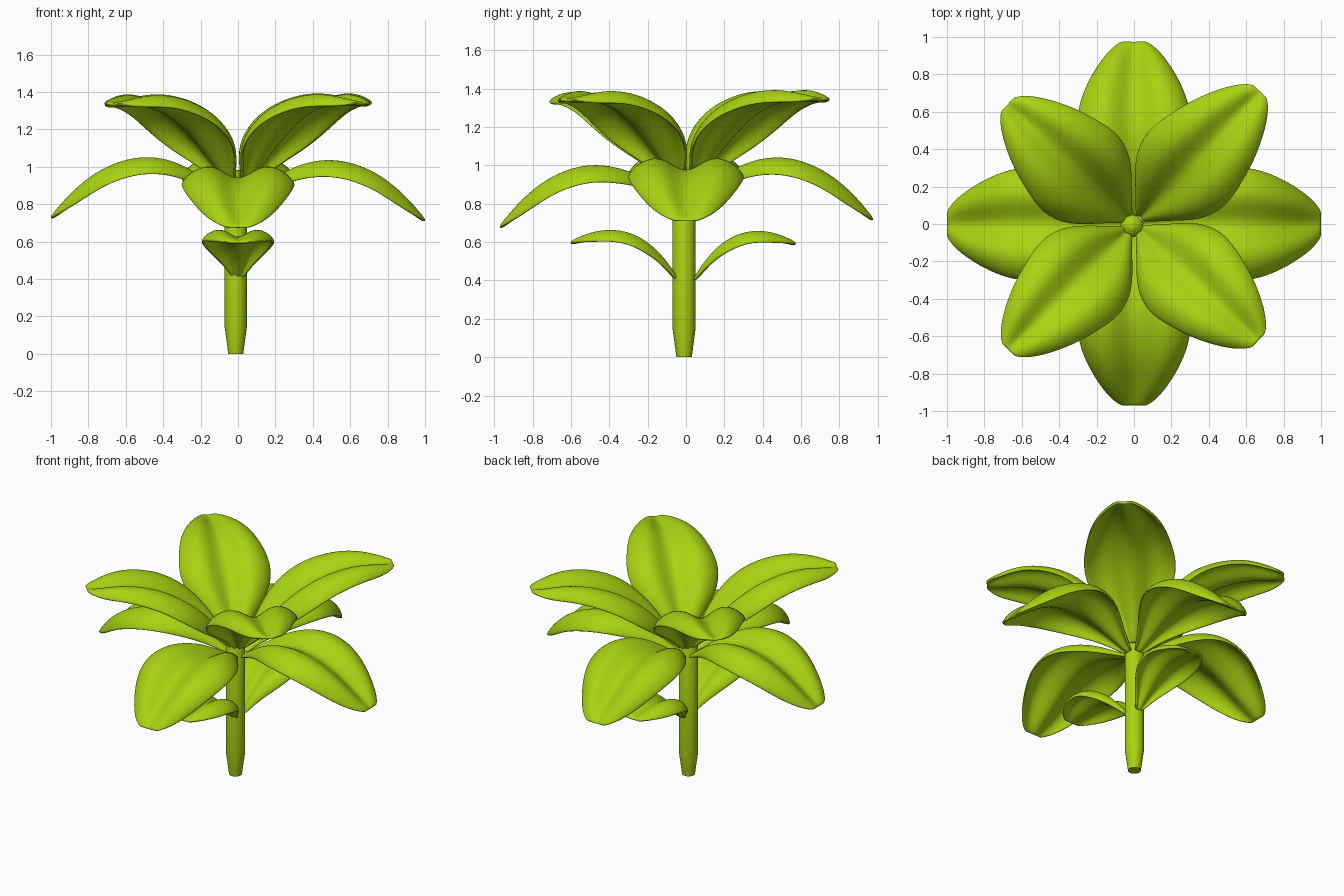
import bpy
import bmesh
from math import sin, cos, pi, radians
from mathutils import Vector

cube = bpy.data.objects.get("Cube")
if cube:
    bpy.data.objects.remove(cube, do_unlink=True)

# One leaf green for the whole plant
COLOUR = (0.40, 0.65, 0.006, 1.0)
green = bpy.data.materials.new("leaf_green")
green.use_nodes = True
green.diffuse_color = COLOUR
bsdf = next(n for n in green.node_tree.nodes if n.type == 'BSDF_PRINCIPLED')
bsdf.inputs["Base Color"].default_value = COLOUR
bsdf.inputs["Roughness"].default_value = 0.6

# Cross-section: (fraction of half width, height as a fraction of half width)
HALF_SECTION = [(0, -0.23), (0.2, -0.15), (0.42, 0.0), (0.64, 0.01), (0.86, -0.11), (1, -0.29)]
SECTION = [(-u, h) for u, h in HALF_SECTION[:0:-1]] + HALF_SECTION

# Leaf arcs: (distance from stem, height, half width)
UPPER = [(0.04, 0.87, 0.025), (0.12, 1.01, 0.12), (0.21, 1.14, 0.25), (0.35, 1.27, 0.295),
         (0.50, 1.345, 0.27), (0.65, 1.38, 0.235), (0.77, 1.38, 0.19),
         (0.87, 1.36, 0.135), (0.93, 1.345, 0.08), (0.95, 1.34, 0.04)]
MIDDLE = [(0.04, 0.82, 0.03), (0.14, 0.89, 0.09), (0.24, 0.96, 0.18), (0.35, 1.012, 0.255),
          (0.48, 1.035, 0.298), (0.62, 1.015, 0.307), (0.77, 0.945, 0.273),
          (0.90, 0.83, 0.20), (0.97, 0.745, 0.125), (1.0, 0.71, 0.06)]
LOWER = [(0.04, 0.40, 0.02), (0.10, 0.49, 0.08), (0.17, 0.57, 0.15), (0.26, 0.63, 0.19),
         (0.36, 0.655, 0.195), (0.46, 0.645, 0.17), (0.55, 0.61, 0.11), (0.585, 0.588, 0.05)]


def finish(name, bm):
    bmesh.ops.recalc_face_normals(bm, faces=bm.faces)
    mesh = bpy.data.meshes.new(name)
    bm.to_mesh(mesh)
    bm.free()
    mesh.materials.append(green)
    obj = bpy.data.objects.new(name, mesh)
    bpy.context.collection.objects.link(obj)
    return obj


def make_leaf(name, arc, angle, reach=1.0, lift=0.0):
    """Sweep the grooved section along the arc, then thicken and smooth it."""
    out = Vector((cos(radians(angle)), sin(radians(angle)), 0))
    side = Vector((-out.y, out.x, 0))
    up = Vector((0, 0, 1))
    bm = bmesh.new()
    rows = []
    last = len(arc) - 1
    for i, (r, z, w) in enumerate(arc):
        before, after = arc[max(i - 1, 0)], arc[min(i + 1, last)]
        tangent = (out * (after[0] - before[0]) + up * (after[1] - before[1])).normalized()
        normal = tangent.cross(side)
        centre = out * (r * reach) + up * (z + lift * min(1, i / 3))
        groove = w * min(1, (last - i) / 2)  # flattens out at the tip
        rows.append([bm.verts.new(centre + side * (u * w) + normal * (h * groove))
                     for u, h in SECTION])
    for a, b in zip(rows, rows[1:]):
        for j in range(len(SECTION) - 1):
            bm.faces.new((a[j], b[j], b[j + 1], a[j + 1]))
    for f in bm.faces:
        f.smooth = True
    leaf = finish(name, bm)
    solid = leaf.modifiers.new("thickness", 'SOLIDIFY')
    solid.thickness = 0.018
    solid.offset = 0
    smooth = leaf.modifiers.new("smooth", 'SUBSURF')
    smooth.levels = smooth.render_levels = 2


# Stem: tapered foot, straight shaft, blunt pointed top
SIDES = 24
bm = bmesh.new()
rings = []
for radius, z in [(0.04, 0), (0.048, 0.06), (0.06, 0.15), (0.06, 0.88), (0.05, 0.905), (0.015, 0.92)]:
    rings.append([bm.verts.new((-0.012 + radius * cos(2 * pi * k / SIDES),
                                -0.01 + radius * sin(2 * pi * k / SIDES), z))
                  for k in range(SIDES)])
for a, b in zip(rings, rings[1:]):
    for k in range(SIDES):
        n = (k + 1) % SIDES
        bm.faces.new((a[k], a[n], b[n], b[k])).smooth = True
bm.faces.new(rings[0])
bm.faces.new(rings[-1])
finish("stem", bm)

# Upper tier on the diagonals
make_leaf("upper_leaf_back_left", UPPER, 46.5, 1.03, 0.005)
make_leaf("upper_leaf_back_right", UPPER, 136.5, 0.98)
make_leaf("upper_leaf_front_right", UPPER, 225, 1.0, -0.005)
make_leaf("upper_leaf_front_left", UPPER, 317, 0.96)

# Middle tier on the axes
make_leaf("middle_leaf_left", MIDDLE, 0)
make_leaf("middle_leaf_back", MIDDLE, 90, 0.975, 0.005)
make_leaf("middle_leaf_right", MIDDLE, 180, 1.0, 0.015)
make_leaf("middle_leaf_front", MIDDLE, 270, 0.97, -0.035)

# Lower pair
make_leaf("lower_leaf_back", LOWER, 90, 0.98)
make_leaf("lower_leaf_front", LOWER, 270, 1.03, 0.005)
